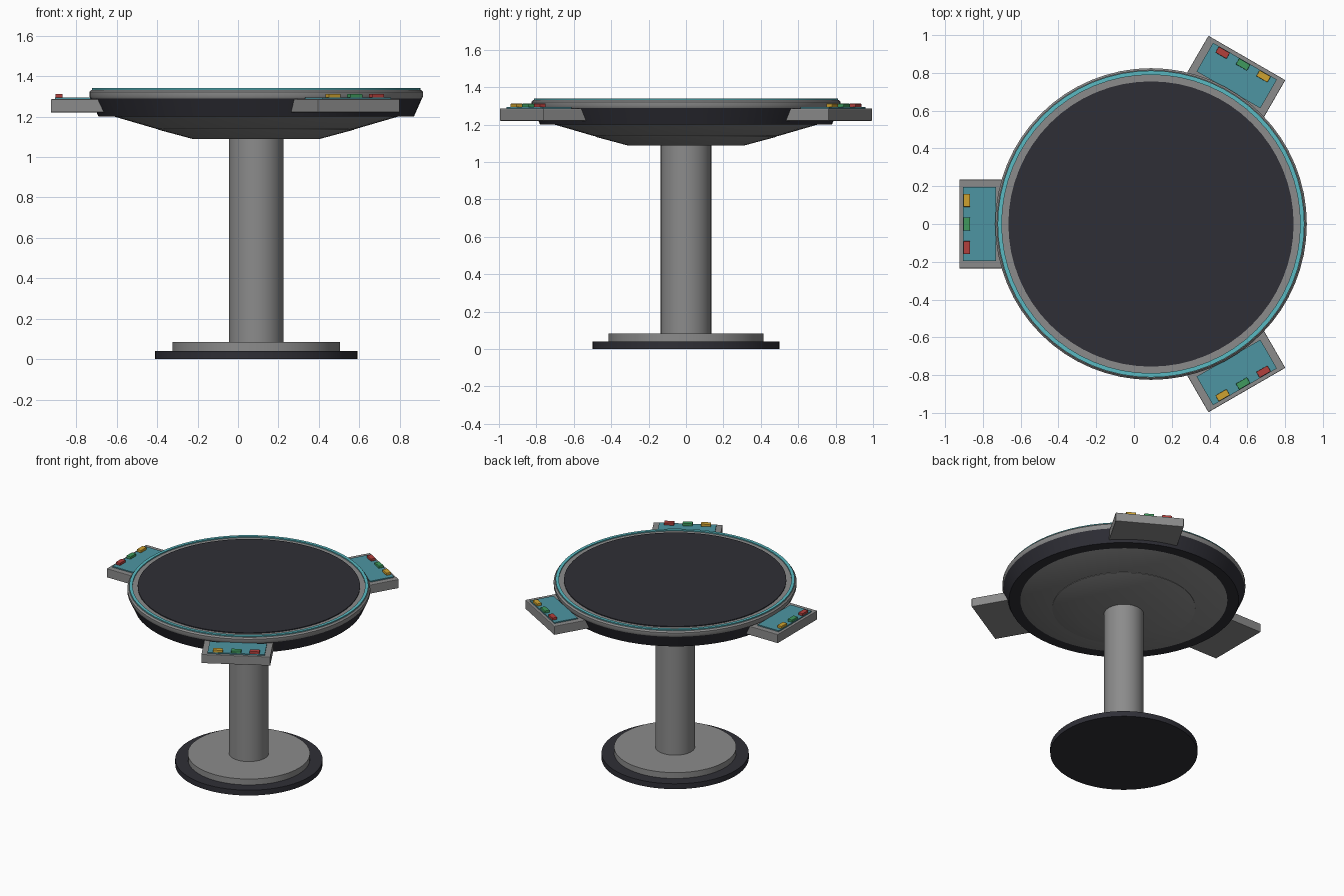
import bpy, math
from mathutils import Matrix, Vector

cube = bpy.data.objects.get("Cube")
if cube:
    bpy.data.objects.remove(cube, do_unlink=True)

AXIS_X = 0.09
SIDES = 64


def material(name, rgb):
    m = bpy.data.materials.new(name)
    m.use_nodes = True
    m.diffuse_color = (*rgb, 1)
    m.node_tree.nodes["Principled BSDF"].inputs["Base Color"].default_value = (*rgb, 1)
    return m


GREY = material("grey metal", (0.26, 0.26, 0.26))
DARK = material("dark slate", (0.028, 0.028, 0.037))
GLOW = material("bright teal", (0.1, 0.49, 0.54))
PANEL = material("panel teal", (0.075, 0.3, 0.36))
RED = material("button red", (0.45, 0.05, 0.045))
GREEN = material("button green", (0.05, 0.32, 0.11))
YELLOW = material("button yellow", (0.62, 0.36, 0.03))


def add_mesh(name, verts, faces, mat):
    me = bpy.data.meshes.new(name)
    me.from_pydata(verts, [], faces)
    me.materials.append(mat)
    ob = bpy.data.objects.new(name, me)
    bpy.context.collection.objects.link(ob)
    return ob


def smooth(ob, angle=30):
    bpy.ops.object.select_all(action='DESELECT')
    ob.select_set(True)
    bpy.context.view_layer.objects.active = ob
    bpy.ops.object.shade_smooth_by_angle(angle=math.radians(angle))


def lathe(name, profile, mat, closed=False):
    """Spin (radius, height) points, listed bottom to top, about the table axis."""
    verts, faces = [], []
    for r, z in profile:
        for i in range(SIDES):
            a = math.tau * i / SIDES
            verts.append((AXIS_X + r * math.cos(a), r * math.sin(a), z))
    n = len(profile)
    for k in range(n if closed else n - 1):
        lo, hi = k * SIDES, (k + 1) % n * SIDES
        for i in range(SIDES):
            j = (i + 1) % SIDES
            faces.append((lo + i, lo + j, hi + j, hi + i))
    if not closed:
        faces.append(tuple(reversed(range(SIDES))))
        faces.append(tuple(range((n - 1) * SIDES, n * SIDES)))
    ob = add_mesh(name, verts, faces, mat)
    smooth(ob)
    return ob


def radial_box(name, angle, r, t, z, mat, bevel=0):
    """Box given by radial, tangential and height ranges, turned to an angle."""
    turn = Matrix.Translation((AXIS_X, 0, 0)) @ Matrix.Rotation(angle, 4, 'Z')
    verts = [turn @ Vector((x, y, h)) for h in z for y in t for x in r]
    faces = [(0, 2, 3, 1), (4, 5, 7, 6), (0, 1, 5, 4),
             (2, 6, 7, 3), (0, 4, 6, 2), (1, 3, 7, 5)]
    ob = add_mesh(name, verts, faces, mat)
    if bevel:
        mod = ob.modifiers.new("soft edges", 'BEVEL')
        mod.width = bevel
        mod.segments = 2
    return ob


# Foot and column
lathe("base_plate", [(0.5, 0), (0.5, 0.04)], DARK)
lathe("base_disc", [(0.415, 0.04), (0.415, 0.084)], GREY)
lathe("column", [(0.135, 0.08), (0.135, 1.1)], GREY)

# Tapered underside
lathe("lower_cone", [(0.31, 1.088), (0.485, 1.135), (0.485, 1.145)], GREY)
lathe("upper_cone", [(0.49, 1.138), (0.72, 1.205)], GREY)

# Table top
lathe("table_body", [(0.78, 1.2), (0.82, 1.29)], DARK)
lathe("table_rim", [(0.82, 1.29), (0.825, 1.3), (0.825, 1.322), (0.815, 1.332)], GREY)
lathe("light_ring", [(0.79, 1.325), (0.812, 1.325), (0.812, 1.34), (0.79, 1.34)],
      GLOW, closed=True)
lathe("table_surface", [(0.755, 1.325), (0.755, 1.338)], DARK)

# Three player consoles around the rim
for place, degrees in (("right", 180), ("back_left", 60), ("front_left", -60)):
    a = math.radians(degrees)
    radial_box(f"{place}_console", a, (0.7, 1.015), (-0.235, 0.235),
               (1.22, 1.286), GREY, bevel=0.004)
    radial_box(f"{place}_panel", a, (0.82, 0.995), (-0.195, 0.195),
               (1.285, 1.294), PANEL)
    for label, mat, t in (("yellow", YELLOW, -0.125), ("green", GREEN, 0), ("red", RED, 0.125)):
        radial_box(f"{place}_{label}_button", a, (0.957, 0.993),
                   (t - 0.034, t + 0.034), (1.293, 1.312), mat, bevel=0.003)
